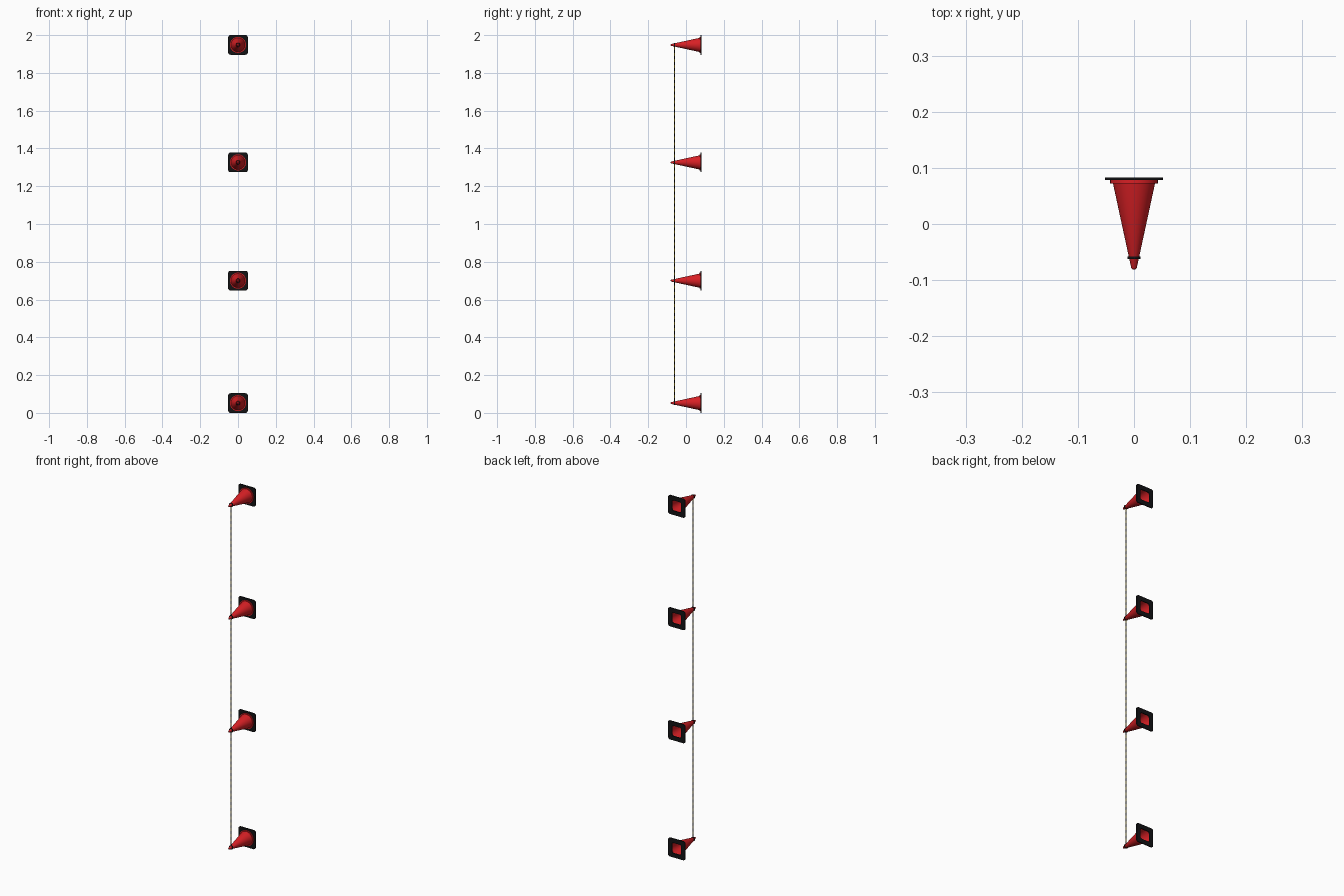
import bpy, bmesh, math
from mathutils import Vector

if "Cube" in bpy.data.objects:
    bpy.data.objects.remove(bpy.data.objects["Cube"])

CONE_Z = [0.052, 0.70, 1.326, 1.948]
TAPE_Y, TAPE_W, TAPE_T, LOOP_R = -0.06, 0.005, 0.002, 0.0115


def material(name, rgb):
    m = bpy.data.materials.new(name)
    m.diffuse_color = (*rgb, 1)
    m.use_nodes = True
    m.node_tree.nodes["Principled BSDF"].inputs["Base Color"].default_value = m.diffuse_color
    return m


RED = material("cone red", (0.68, 0.014, 0.018))
BLACK = material("black", (0.006, 0.006, 0.007))
YELLOW = material("tape yellow", (0.75, 0.55, 0.02))


def finish(bm, name, mats, smooth=False):
    bmesh.ops.recalc_face_normals(bm, faces=bm.faces[:])
    me = bpy.data.meshes.new(name)
    bm.to_mesh(me)
    bm.free()
    for m in mats:
        me.materials.append(m)
    ob = bpy.data.objects.new(name, me)
    bpy.context.collection.objects.link(ob)
    if smooth:
        bpy.context.view_layer.objects.active = ob
        ob.select_set(True)
        bpy.ops.object.shade_smooth_by_angle(angle=math.radians(35))
        ob.select_set(False)
    return ob


def lathe(name, profile, z, mat, n=40, closed=True):
    """Revolve (radius, y) points about the y axis at height z."""
    bm = bmesh.new()
    rings = [[bm.verts.new((r * math.cos(2 * math.pi * i / n), y,
                            z + r * math.sin(2 * math.pi * i / n)))
              for i in range(n)] for r, y in profile]
    pairs = list(zip(rings, rings[1:]))
    if closed:
        pairs.append((rings[-1], rings[0]))
    for a, b in pairs:
        for i in range(n):
            j = (i + 1) % n
            bm.faces.new((a[i], a[j], b[j], b[i]))
    if not closed:
        bm.faces.new(rings[0])
        bm.faces.new(rings[-1])
    return finish(bm, name, [mat], smooth=True)


def base_plate(name, z, half=0.052, corner=0.012, hole=0.036, y0=0.078, y1=0.083):
    """Rounded square plate with a round hole, bridged from matching loops."""
    seg, bm = 9, bmesh.new()
    outer = []
    for q in range(4):
        c = math.pi / 4 + q * math.pi / 2
        cx = math.copysign(half - corner, math.cos(c))
        cz = math.copysign(half - corner, math.sin(c))
        for k in range(seg + 1):
            a = q * math.pi / 2 + k * math.pi / 2 / seg
            outer.append((cx + corner * math.cos(a), cz + corner * math.sin(a)))
    n = len(outer)
    inner = [(hole * math.cos(t), hole * math.sin(t))
             for t in (math.atan2(p[1], p[0]) for p in outer)]
    loops = [[bm.verts.new((x, y, z + h)) for x, h in pts]
             for pts, y in ((outer, y0), (outer, y1), (inner, y1), (inner, y0))]
    for k in range(4):
        a, b = loops[k], loops[(k + 1) % 4]
        for i in range(n):
            j = (i + 1) % n
            bm.faces.new((a[i], a[j], b[j], b[i]))
    return finish(bm, name, [BLACK], smooth=True)


def tape(name, z0, z1, pitch=0.016):
    """Flat tape between two cones, striped along its length."""
    n = max(2, round((z1 - z0) / pitch))
    bm = bmesh.new()
    rings = []
    for k in range(n + 1):
        z = z0 + (z1 - z0) * k / n
        rings.append([bm.verts.new((sx * TAPE_T / 2, TAPE_Y + sy * TAPE_W / 2, z))
                      for sx, sy in ((-1, -1), (1, -1), (1, 1), (-1, 1))])
    for k in range(n):
        for i in range(4):
            j = (i + 1) % 4
            f = bm.faces.new((rings[k][i], rings[k][j], rings[k + 1][j], rings[k + 1][i]))
            f.material_index = k % 2
    bm.faces.new(rings[0])
    bm.faces.new(rings[-1])
    return finish(bm, name, [BLACK, YELLOW])


# Hollow cone shell with foot flange, closed rounded tip
shell = [(0.0008, -0.081), (0.0035, -0.0805), (0.005, -0.078), (0.0375, 0.0725),
         (0.0425, 0.0725), (0.0425, 0.078), (0.036, 0.078), (0.036, 0.0725),
         (0.0035, -0.076), (0.0008, -0.076)]
# Loop of tape round each cone neck
band = [(LOOP_R, TAPE_Y - TAPE_W / 2), (LOOP_R, TAPE_Y + TAPE_W / 2),
        (LOOP_R - 0.003, TAPE_Y + TAPE_W / 2), (LOOP_R - 0.003, TAPE_Y - TAPE_W / 2)]

for i, z in enumerate(CONE_Z, 1):
    lathe(f"cone_{i}", shell, z, RED)
    base_plate(f"base_plate_{i}", z)
    lathe(f"tape_loop_{i}", band, z, BLACK, n=24)

# Striped tape spans
for i, (a, b) in enumerate(zip(CONE_Z, CONE_Z[1:]), 1):
    tape(f"tape_span_{i}", a + LOOP_R - 0.001, b - LOOP_R + 0.001)
